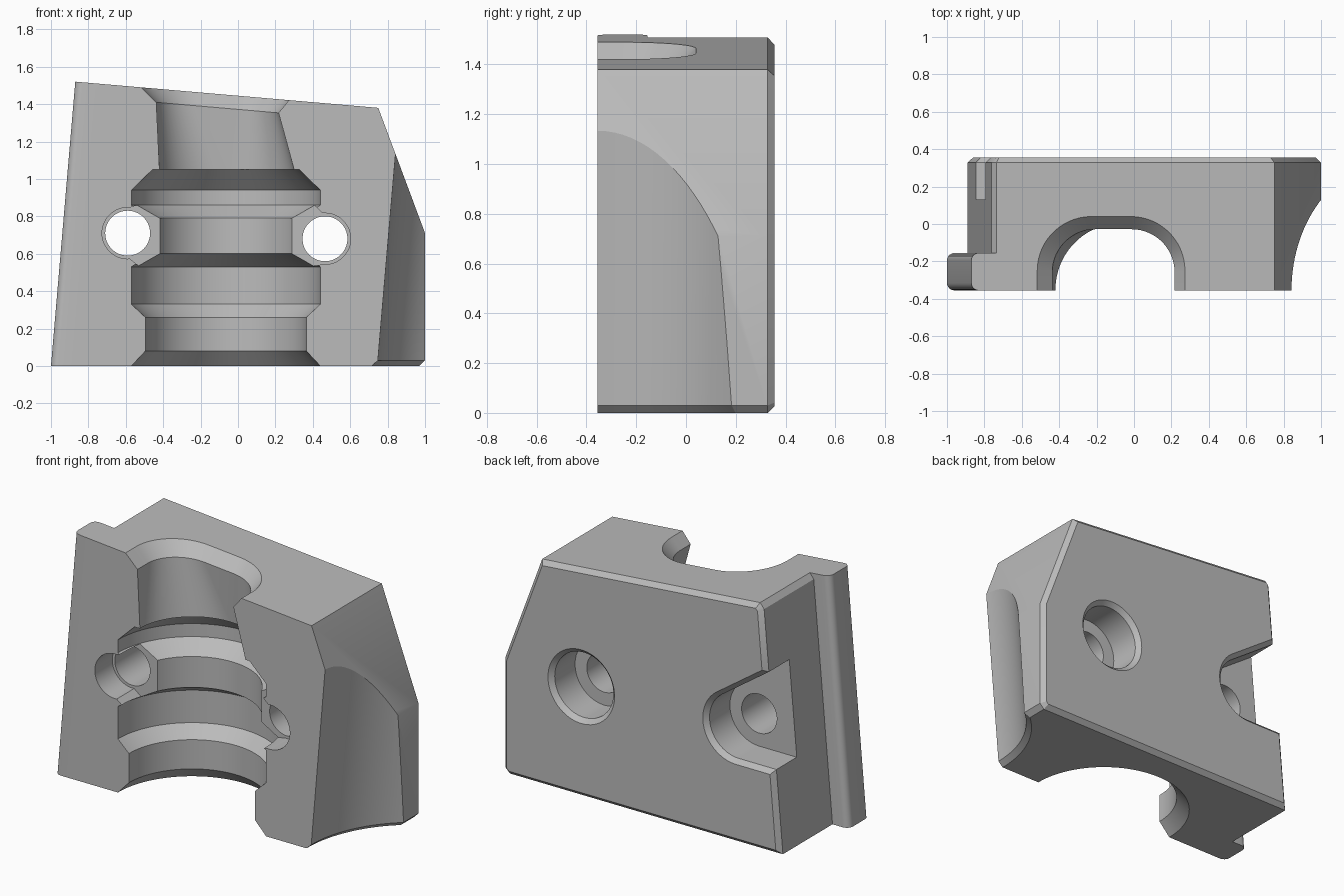
import bpy, bmesh, math

if "Cube" in bpy.data.objects:
    bpy.data.objects.remove(bpy.data.objects["Cube"])

FRONT, BACK = -0.355, 0.355
TILT = 0.0855                      # lean of both side walls

grey = bpy.data.materials.new("plain_grey")
grey.use_nodes = True
COLOUR = (0.5, 0.5, 0.5, 1)
grey.diffuse_color = COLOUR
grey.node_tree.nodes["Principled BSDF"].inputs["Base Color"].default_value = COLOUR


def top(x):
    """Height of the sloping top plane."""
    return 1.52 - 0.0864 * (x + 0.87)


def loft(name, rings, bevel_edges=None, offset=0.03, segments=1):
    """Closed solid through matching rings of points."""
    bm = bmesh.new()
    vs = [[bm.verts.new(p) for p in ring] for ring in rings]
    n = len(vs[0])
    for a, b in zip(vs, vs[1:]):
        for i in range(n):
            j = (i + 1) % n
            bm.faces.new((a[i], a[j], b[j], b[i]))
    bm.faces.new(vs[0])
    bm.faces.new(vs[-1])
    bmesh.ops.recalc_face_normals(bm, faces=bm.faces)
    if bevel_edges:
        edges = [e for e in bm.edges if bevel_edges(e)]
        bmesh.ops.bevel(bm, geom=edges, offset=offset, segments=segments,
                        profile=0.5, affect='EDGES')
    mesh = bpy.data.meshes.new(name)
    bm.to_mesh(mesh)
    bm.free()
    mesh.materials.append(grey)
    ob = bpy.data.objects.new(name, mesh)
    bpy.context.collection.objects.link(ob)
    return ob


def arc(cx, cy, r, start=0, end=360, n=64):
    """Points on an arc; a full turn leaves out the repeated last point."""
    steps = n if end - start == 360 else n - 1
    angles = [math.radians(start + (end - start) * i / steps) for i in range(n)]
    return [(cx + r * math.cos(a), cy + r * math.sin(a)) for a in angles]


def along_y(points, y):
    return [(x, y, z) for x, z in points]


def combine(target, other, operation):
    """Apply a boolean and discard the helper."""
    other.hide_render = True
    mod = target.modifiers.new(operation, 'BOOLEAN')
    mod.operation = operation
    mod.solver = 'EXACT'
    mod.object = other
    bpy.context.view_layer.objects.active = target
    bpy.ops.object.modifier_apply(modifier=mod.name)
    bpy.data.objects.remove(other)


# Main block with chamfered back edges
outline = [(-0.89, 0), (0.97, 0), (1, 0.03), (1, 0.71), (0.75, top(0.75)),
           (-0.735, top(-0.735)), (-0.762, 1.475)]
block = loft("clamp_block", [along_y(outline, FRONT), along_y(outline, BACK)],
             lambda e: all(v.co.y > BACK - 0.001 for v in e.verts), 0.027)

# Rounded flange on the leaning side
flange_rings = []
for z_of, left in ((lambda x: 0, -1), (top, -0.87)):
    corners = [(left, FRONT), (-0.68, FRONT), (-0.68, -0.155), (left, -0.155)]
    flange_rings.append([(x, y, z_of(x)) for x, y in corners])
flange = loft("flange", flange_rings,
              lambda e: all(v.co.x < -0.8 for v in e.verts)
              and abs(e.verts[0].co.z - e.verts[1].co.z) > 1, 0.04, 6)
combine(block, flange, 'UNION')

# Stepped round bore
bore = [(-0.05, 0.552), (0.08, 0.43), (0.26, 0.43), (0.33, 0.505), (0.53, 0.505),
        (0.60, 0.392), (0.79, 0.392), (0.86, 0.505), (0.94, 0.505), (1.05, 0.392)]
combine(block, loft("bore", [[(x, y, z) for x, y in arc(-0.065, FRONT, r, n=96)]
                             for z, r in bore]), 'DIFFERENCE')


# Upper channel, from round to rounded rectangle with a chamfered mouth
def rounded(cx, w, d, r):
    points = []
    for k, (sx, sy) in enumerate(((1, 1), (-1, 1), (-1, -1), (1, -1))):
        points += arc(cx + sx * (w - r), FRONT + sy * (d - r), r,
                      90 * k, 90 * k + 90, 16)
    return points


channel = [[(x, y, z) for x, y in rounded(-0.06, 0.36, 0.36, 0.355)]
           for z in (1.0, 1.05)]
for cx, w, r, off in ((-0.11, 0.327, 0.23, -0.073), (-0.1225, 0.395, 0.29, 0),
                      (-0.135, 0.463, 0.35, 0.073)):
    channel.append([(x, y, top(x) + off) for x, y in rounded(cx, w, w, r)])
combine(block, loft("channel", channel), 'DIFFERENCE')

# Leaning concave scoop on the other side, flared at the foot
scoop = [[(x, y, z) for x, y in arc(0.745 + TILT * z + 0.7, FRONT, r, n=128)]
         for z, r in ((-0.05, 0.78), (0.03, 0.7), (1.7, 0.7))]
combine(block, loft("scoop", scoop), 'DIFFERENCE')

# Bolt holes: front pocket open to the bore, through hole, back counterbore
for cx, cz, side, slotted in ((-0.59, 0.71, 1, True), (0.465, 0.68, -1, False)):
    pocket = [(cx - side * u, cz + v) for u, v in arc(0, 0, 0.137, -95, 95, 32)]
    pocket += [(cx + side * d, z) for d, z in
               ((0.06, 0.862), (0.19, 0.862), (0.19, 0.535), (0.06, 0.535))]
    combine(block, loft("pocket", [along_y(pocket, y) for y in (-0.5, -0.185)]),
            'DIFFERENCE')

    hole = arc(cx, cz, 0.12)
    combine(block, loft("hole", [along_y(hole, y) for y in (-0.4, 0.3)]),
            'DIFFERENCE')

    rings = []
    for y, r in ((0.13, 0.2), (0.328, 0.2), (0.382, 0.254)):
        if slotted:                # opens through the side wall, widening upward
            shape = arc(cx, cz, r, -90, 55, 40)
            x, z = shape[-1]
            a = math.radians(145)
            shape += [(x + 0.9 * math.cos(a), z + 0.9 * math.sin(a)),
                      (-1.2, cz - r)]
        else:
            shape = arc(cx, cz, r)
        rings.append(along_y(shape, y))
    combine(block, loft("counterbore", rings), 'DIFFERENCE')

# Smooth curved walls, sharp edges
bpy.ops.object.select_all(action='DESELECT')
block.select_set(True)
bpy.context.view_layer.objects.active = block
bpy.ops.object.shade_smooth_by_angle(angle=math.radians(25))
